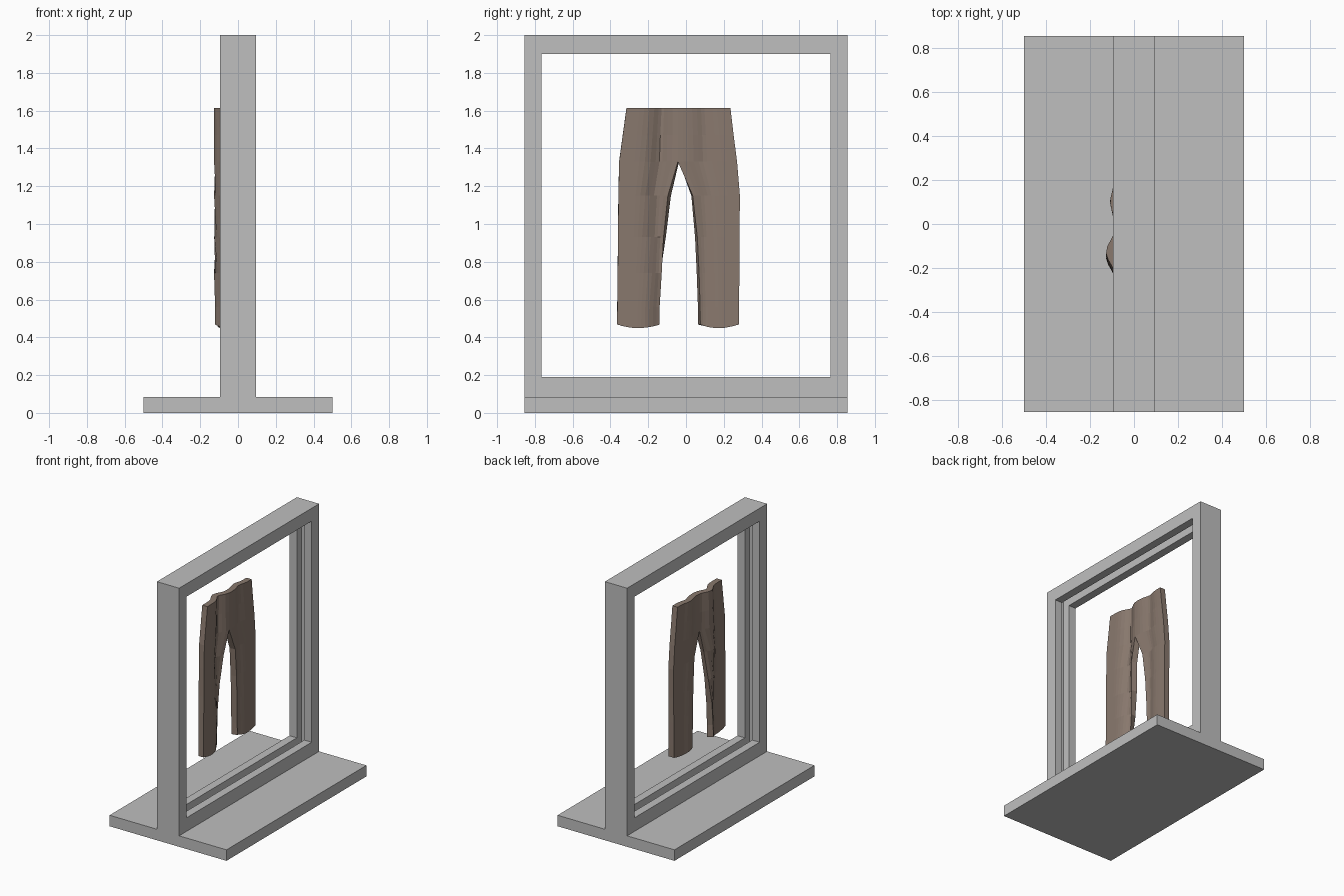
import bpy, bmesh, math

if "Cube" in bpy.data.objects:
    bpy.data.objects.remove(bpy.data.objects["Cube"])


def material(name, color):
    m = bpy.data.materials.new(name)
    m.diffuse_color = (*color, 1)
    m.use_nodes = True
    m.node_tree.nodes["Principled BSDF"].inputs["Base Color"].default_value = m.diffuse_color
    return m


grey = material("grey", (0.52, 0.52, 0.52))
brown = material("brown_cloth", (0.25, 0.19, 0.155))


def add_object(name, bm, mat):
    mesh = bpy.data.meshes.new(name)
    bm.to_mesh(mesh)
    bm.free()
    mesh.materials.append(mat)
    ob = bpy.data.objects.new(name, mesh)
    bpy.context.collection.objects.link(ob)
    return ob


# Base plate
bm = bmesh.new()
bmesh.ops.create_cube(bm, size=1)
for v in bm.verts:
    v.co = (v.co.x, v.co.y * 1.71, (v.co.z + 0.5) * 0.085)
add_object("base_plate", bm, grey)

# Upright frame: grooved cross-section swept round the four corners
# section points are (x, inset), inset 0 = outer edge, 1 = inner edge
section = [(-0.095, 0), (0.095, 0), (0.095, 1), (0.032, 1),
           (0.032, 0.35), (-0.032, 0.35), (-0.032, 1), (-0.095, 1)]
bm = bmesh.new()
corners = []
for side, top in ((-1, 0), (1, 0), (1, 1), (-1, 1)):
    corners.append([bm.verts.new((x, side * (0.855 - 0.09 * i),
                                  2 - 0.1 * i if top else 0.085 + 0.105 * i))
                    for x, i in section])
n = len(section)
for k in range(4):
    a, b = corners[k], corners[(k + 1) % 4]
    for j in range(n):
        bm.faces.new((a[j], a[(j + 1) % n], b[(j + 1) % n], b[j]))
bmesh.ops.recalc_face_normals(bm, faces=bm.faces)
add_object("upright_frame", bm, grey)


# Trousers: two halves of a rippled cloth sheet, thickened
def cloth_x(y, z):
    drift = 0.012 * math.sin(z * 7)
    big_fold = math.exp(-((y + 0.14 + drift) / 0.055) ** 2)
    small_fold = math.exp(-((y - 0.1) / 0.05) ** 2)
    return -0.067 - 0.013 * y - 0.04 * big_fold - 0.018 * small_fold


# rows: z, left outer, left inner, right inner, right outer
rows = [(0.468, -0.365, -0.15, 0.07, 0.28),
        (0.56, -0.364, -0.149, 0.069, 0.281),
        (0.74, -0.362, -0.132, 0.063, 0.282),
        (0.93, -0.36, -0.113, 0.054, 0.283),
        (1.15, -0.358, -0.088, 0.032, 0.285),
        (1.33, -0.354, -0.04, -0.04, 0.27),
        (1.47, -0.335, -0.04, -0.04, 0.252),
        (1.615, -0.315, -0.04, -0.04, 0.235)]
COLS = 12
bm = bmesh.new()
for start, end in ((1, 2), (3, 4)):
    grid = []
    for r, row in enumerate(rows):
        line = []
        for c in range(COLS + 1):
            t = c / COLS
            y = row[start] + (row[end] - row[start]) * t
            sag = 0.019 * math.sin(math.pi * t) if r == 0 else 0
            line.append(bm.verts.new((cloth_x(y, row[0]), y, row[0] - sag)))
        grid.append(line)
    for lo, hi in zip(grid, grid[1:]):
        for c in range(COLS):
            bm.faces.new((lo[c], lo[c + 1], hi[c + 1], hi[c]))
bmesh.ops.remove_doubles(bm, verts=bm.verts, dist=0.0005)
trousers = add_object("trousers", bm, brown)
solid = trousers.modifiers.new("thickness", "SOLIDIFY")
solid.thickness = 0.044
solid.offset = 0
